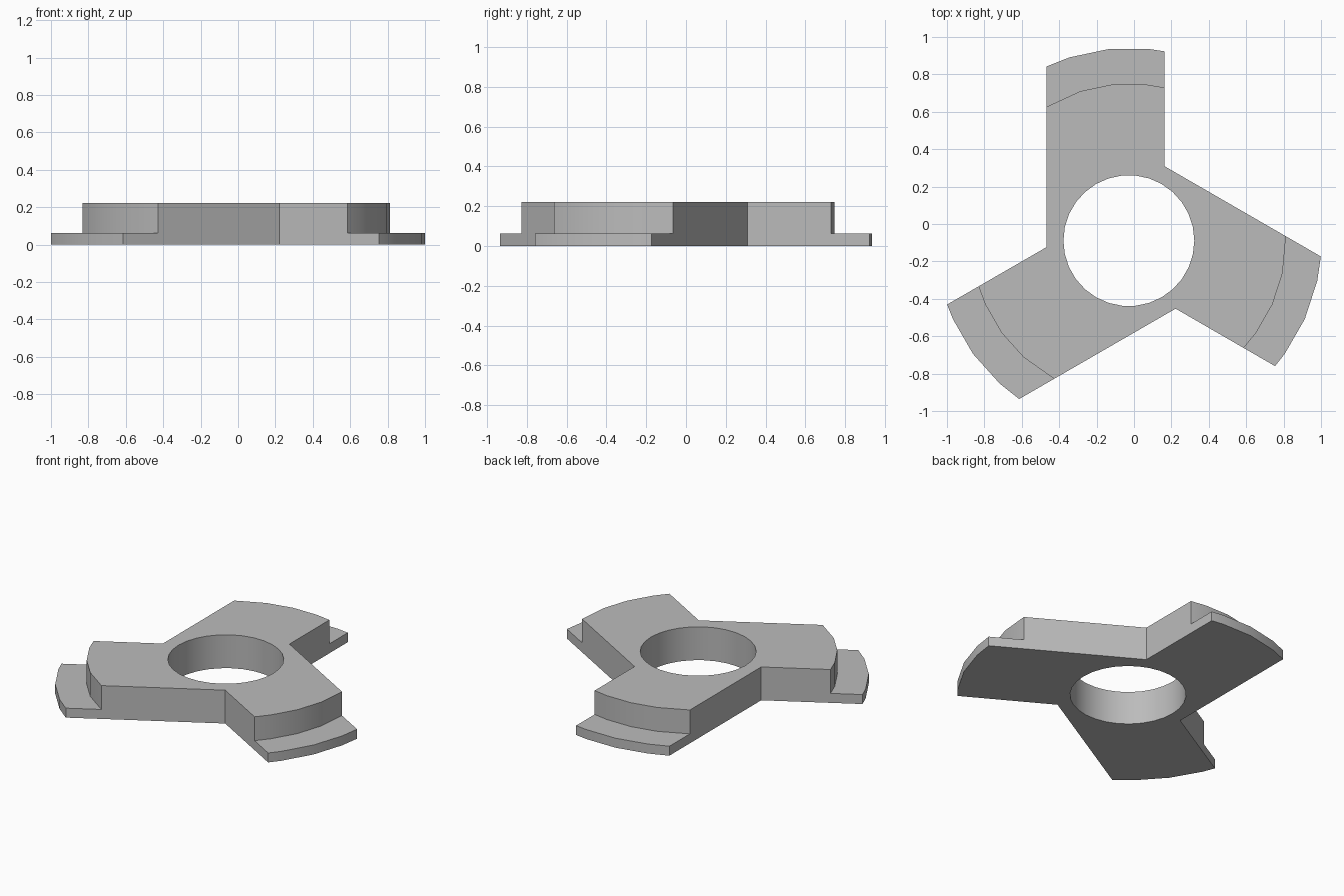
import bpy, bmesh
from math import sin, cos, sqrt, radians, pi
from mathutils import Matrix, Vector

cube = bpy.data.objects.get("Cube")
if cube:
    bpy.data.objects.remove(cube, do_unlink=True)

CENTRE = Vector((-0.0275, -0.089, 0))
LEFT, RIGHT = -0.44, 0.19          # arm edges, offset from the hub axis
FOOT_R, BODY_R, HOLE_R = 1.03, 0.84, 0.35
STEP_Z, TOP_Z = 0.063, 0.222
SEGMENTS = 30

grey = bpy.data.materials.new("plain_grey")
grey.use_nodes = True
grey.diffuse_color = (0.5, 0.5, 0.5, 1)
grey.node_tree.nodes["Principled BSDF"].inputs["Base Color"].default_value = grey.diffuse_color

bm = bmesh.new()


def arm_end(radius, z, turn):
    """Rounded end of one arm, from its right corner to its left corner."""
    pts = [(RIGHT, sqrt(radius**2 - RIGHT**2))]
    pts += [(radius * cos(radians(a)), radius * sin(radians(a))) for a in (84, 96, 108)]
    pts.append((LEFT, sqrt(radius**2 - LEFT**2)))
    return [bm.verts.new(turn @ Vector((x, y, z)) + CENTRE) for x, y in pts]


def strip(a, b):
    for i in range(len(a) - 1):
        bm.faces.new((a[i], a[i + 1], b[i + 1], b[i]))


# Stepped ends of the three arms, and the inner corners between arms
waist_y = (-LEFT - RIGHT * cos(pi / 3)) / sin(pi / 3)
arms, waists = [], []
for k in range(3):
    turn = Matrix.Rotation(k * 2 * pi / 3, 3, 'Z')
    rings = [arm_end(FOOT_R, 0, turn), arm_end(FOOT_R, STEP_Z, turn),
             arm_end(BODY_R, STEP_Z, turn), arm_end(BODY_R, TOP_Z, turn)]
    for low, high in zip(rings, rings[1:]):
        strip(low, high)
    arms.append(rings)
    waists.append([bm.verts.new(turn @ Vector((RIGHT, waist_y, z)) + CENTRE)
                   for z in (0, TOP_Z)])

# L-shaped side walls
for k in range(3):
    for start, corner in ((waists[k], 0), (waists[(k + 1) % 3], -1)):
        bm.faces.new(start[::-1] + [ring[corner] for ring in arms[k]])

# Round hole through the hub
hole = []
for z in (0, TOP_Z):
    hole.append([bm.verts.new(CENTRE + Vector((HOLE_R * cos(2 * pi * i / SEGMENTS),
                                               HOLE_R * sin(2 * pi * i / SEGMENTS), z)))
                 for i in range(SEGMENTS)])
strip(hole[0] + hole[0][:1], hole[1] + hole[1][:1])

# Flat top and underside around the hole
bm.edges.ensure_lookup_table()
for z in (0, TOP_Z):
    rim = [e for e in bm.edges if e.is_boundary
           and all(abs(v.co.z - z) < 1e-5 for v in e.verts)]
    bmesh.ops.triangle_fill(bm, edges=rim, use_beauty=True, normal=(0, 0, 1))

bmesh.ops.recalc_face_normals(bm, faces=bm.faces)
mesh = bpy.data.meshes.new("three_arm_plate")
bm.to_mesh(mesh)
bm.free()
mesh.materials.append(grey)
plate = bpy.data.objects.new("three_arm_plate", mesh)
bpy.context.collection.objects.link(plate)

# Smooth arcs and hole, crisp edges
bpy.ops.object.select_all(action='DESELECT')
plate.select_set(True)
bpy.context.view_layer.objects.active = plate
bpy.ops.object.shade_smooth_by_angle(angle=radians(30))
